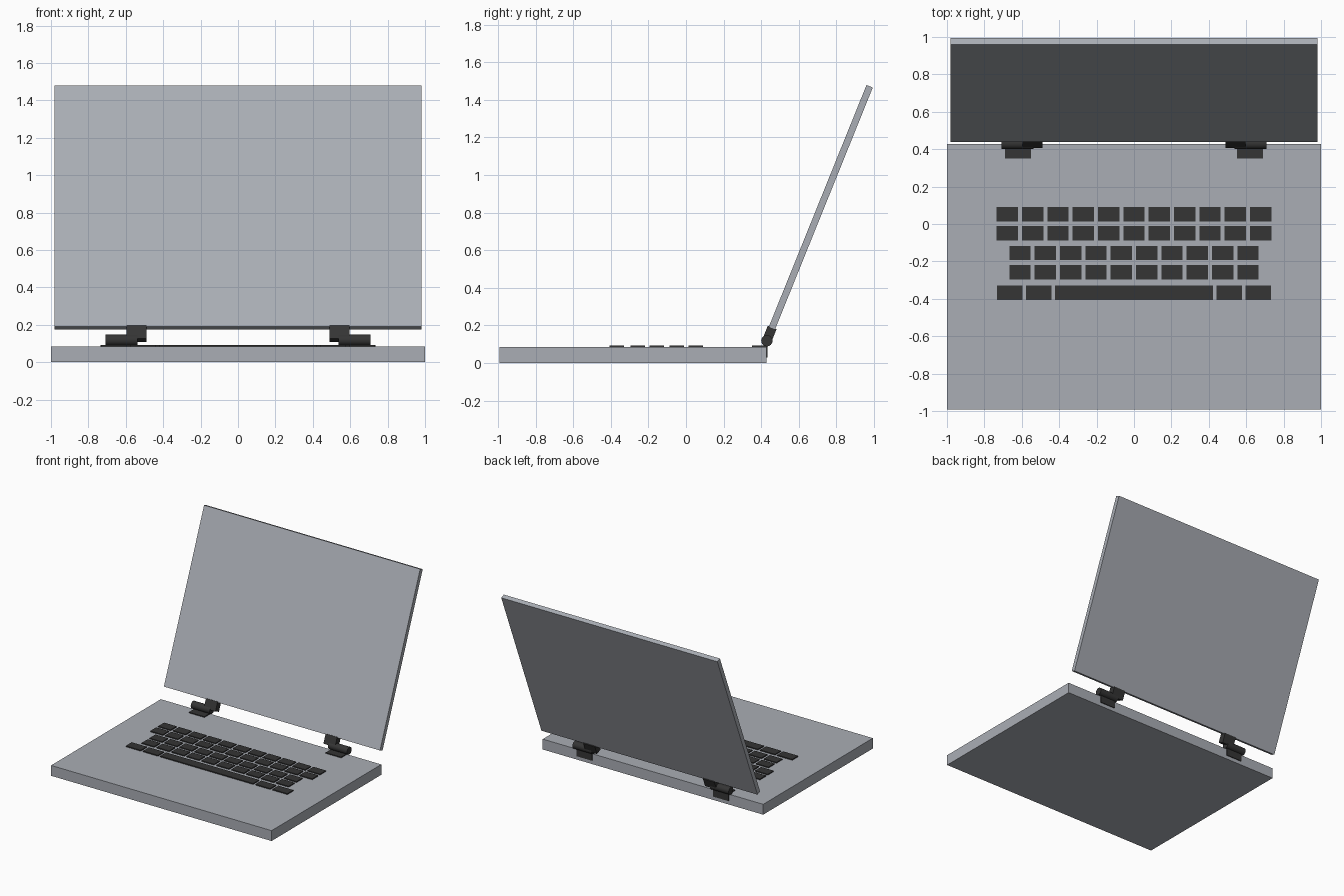
import bpy, bmesh, math
from mathutils import Matrix, Vector

if "Cube" in bpy.data.objects:
    bpy.data.objects.remove(bpy.data.objects["Cube"])


def material(name, rgb):
    m = bpy.data.materials.new(name)
    m.use_nodes = True
    m.diffuse_color = (*rgb, 1)
    m.node_tree.nodes["Principled BSDF"].inputs["Base Color"].default_value = (*rgb, 1)
    return m


silver = material("silver grey", (0.40, 0.42, 0.46))
charcoal = material("charcoal", (0.035, 0.035, 0.035))


def boxes(name, mat, spans):
    """One object made of boxes, each given as x, y and z ranges."""
    bm = bmesh.new()
    for span in spans:
        size = [b - a for a, b in span]
        middle = Vector([(a + b) / 2 for a, b in span])
        bmesh.ops.create_cube(bm, size=1, matrix=Matrix.Translation(middle) @ Matrix.Diagonal((*size, 1)))
    mesh = bpy.data.meshes.new(name)
    bm.to_mesh(mesh)
    bm.free()
    mesh.materials.append(mat)
    obj = bpy.data.objects.new(name, mesh)
    bpy.context.collection.objects.link(obj)
    return obj


TOP, BACK = 0.085, 0.428
AXIS_Y, AXIS_Z = 0.43, 0.118
LEAN = math.radians(-22)


def hang_on_hinge(obj):
    obj.location = (0, AXIS_Y, AXIS_Z)
    obj.rotation_euler.x = LEAN


# Base slab
boxes("base", silver, [((-1, 1), (-0.993, BACK), (0, TOP))])

# Lid, leaning back about the hinge axis
lid = boxes("lid", silver, [((-0.98, 0.98), (-0.018, 0.018), (0.07, 1.46))])
hang_on_hinge(lid)

# Keyboard: four rows of equal keys, then the space bar row
KEY_DEPTH, KEY_WIDTH, PITCH = 0.077, 0.114, 0.1355
keys = []


def add_key(x0, x1, y):
    keys.append(((x0, x1), (y - KEY_DEPTH / 2, y + KEY_DEPTH / 2), (TOP, TOP + 0.008)))


for y, count in ((0.053, 11), (-0.049, 11), (-0.155, 10), (-0.257, 10)):
    for i in range(count):
        x = (i - (count - 1) / 2) * PITCH
        add_key(x - KEY_WIDTH / 2, x + KEY_WIDTH / 2, y)
add_key(-0.422, 0.422, -0.368)
for a, b in ((0.442, 0.577), (0.597, 0.733)):
    add_key(a, b, -0.368)
    add_key(-b, -a, -0.368)
boxes("keys", charcoal, keys)

# Hinges: bracket over the back edge, barrel and lid arm on each side
for side, s in (("left", 1), ("right", -1)):
    def across(a, b):
        return tuple(sorted((s * a, s * b)))

    boxes(side + "_hinge_bracket", charcoal, [
        (across(0.55, 0.69), (0.35, BACK + 0.006), (TOP, TOP + 0.007)),
        (across(0.55, 0.69), (BACK, BACK + 0.006), (0.03, TOP + 0.007))])
    arm = boxes(side + "_hinge_arm", charcoal, [(across(0.49, 0.595), (-0.025, 0.025), (0, 0.076))])
    hang_on_hinge(arm)
    bpy.ops.mesh.primitive_cylinder_add(
        vertices=24, radius=0.03, depth=0.172,
        location=(s * 0.623, AXIS_Y, AXIS_Z), rotation=(0, math.pi / 2, 0))
    barrel = bpy.context.object
    barrel.name = side + "_hinge_barrel"
    barrel.data.materials.append(charcoal)
    bpy.ops.object.shade_smooth_by_angle()
